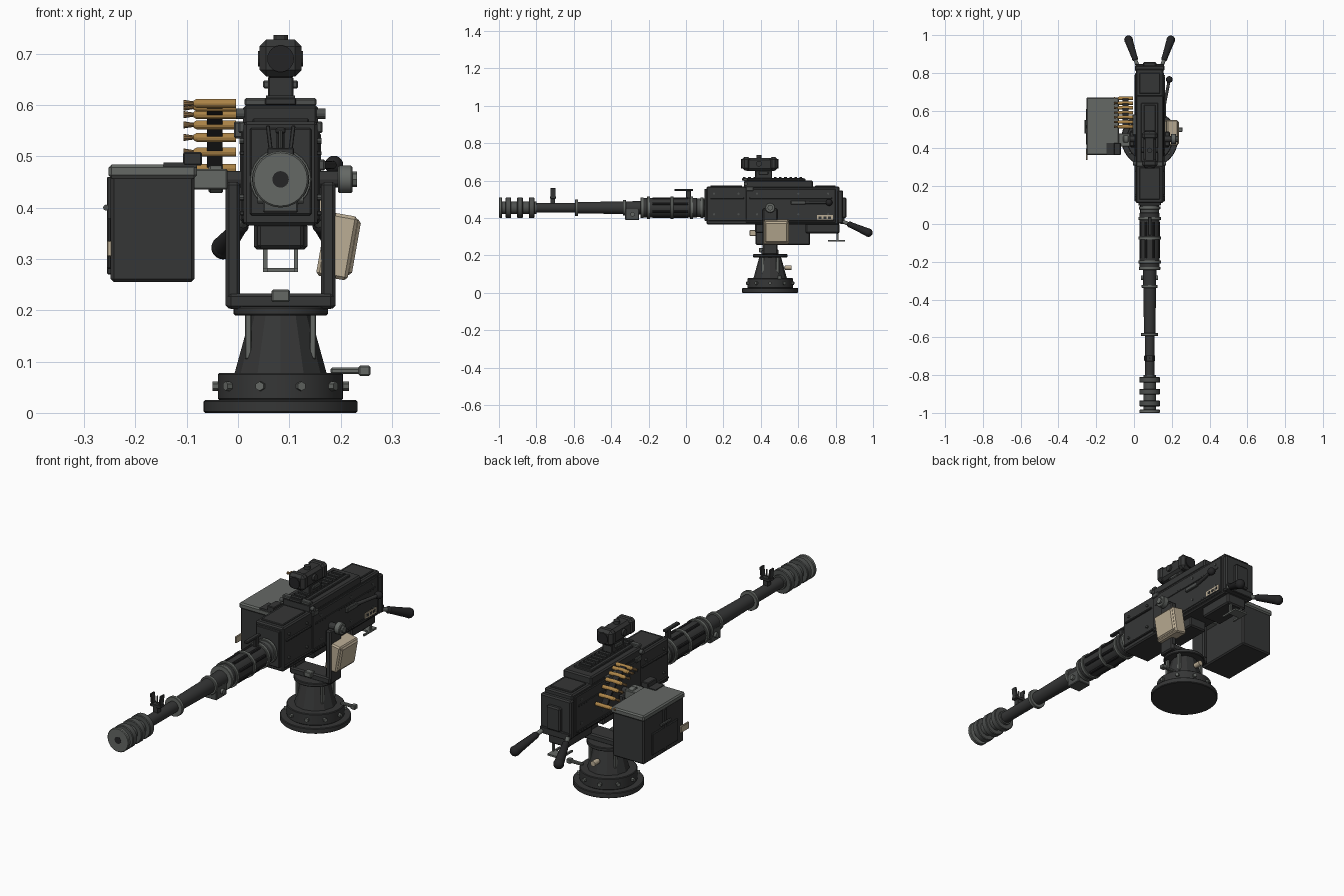
import bpy, math
from mathutils import Vector

old = bpy.data.objects.get("Cube")
if old:
    bpy.data.objects.remove(old, do_unlink=True)

# Gun centre line, pivot distance and bore height
MIDDLE, PIVOT, BORE = .083, .45, .455
SIDES = (-1, 1)
SHARP, FINE, EDGE, SOFT, ROUND = 0, .0015, .003, .006, .013


def material(name, red, green, blue):
    m = bpy.data.materials.new(name)
    m.use_nodes = True
    m.diffuse_color = (red, green, blue, 1)
    shader = m.node_tree.nodes["Principled BSDF"]
    shader.inputs["Base Color"].default_value = m.diffuse_color
    shader.inputs["Roughness"].default_value = .6
    return m


DARK = material("dark steel", .036, .037, .037)
BLACK = material("black rubber", .018, .018, .019)
STEEL = material("worn steel", .075, .08, .077)
GREY = material("grey green metal", .13, .14, .13)
TAN = material("tan canvas", .5, .42, .3)
BRASS = material("brass", .42, .235, .065)
COPPER = material("copper tip", .26, .15, .06)


def finish(part, name, mat, bevel):
    part.name = name
    part.data.materials.append(mat)
    if bevel:
        edge = part.modifiers.new("edge", 'BEVEL')
        edge.width = bevel
        edge.segments = 1
        edge.limit_method = 'ANGLE'


def box(name, mat, x, y, z, bevel=EDGE, turn=(0, 0, 0)):
    """Box spanning three (low, high) ranges."""
    spans = (x, y, z)
    bpy.ops.mesh.primitive_cube_add(size=1, location=[sum(span) / 2 for span in spans])
    part = bpy.context.object
    part.scale = [high - low for low, high in spans]
    bpy.ops.object.transform_apply(location=False, rotation=False, scale=True)
    part.rotation_euler = turn
    finish(part, name, mat, bevel)


def slab(name, mat, half, front, back, low, high, bevel=EDGE):
    """Box centred on the gun line."""
    box(name, mat, (MIDDLE - half, MIDDLE + half), (front, back), (low, high), bevel)


def around(centre, half):
    return (centre - half, centre + half)


def outward(side, inner, outer):
    """Range of x on one side of the gun line."""
    return sorted((MIDDLE + side * inner, MIDDLE + side * outer))


def rod(name, mat, start, end, radius, end_radius=None, sides=24, bevel=SHARP):
    start, end = Vector(start), Vector(end)
    along = end - start
    bpy.ops.mesh.primitive_cone_add(
        vertices=sides, radius1=radius, radius2=end_radius or radius, depth=along.length,
        location=(start + end) / 2, rotation=along.to_track_quat('Z', 'Y').to_euler())
    if sides > 12:
        bpy.ops.object.shade_smooth_by_angle(angle=math.radians(35))
    finish(bpy.context.object, name, mat, bevel)


def ball(name, mat, place, radius):
    bpy.ops.mesh.primitive_uv_sphere_add(segments=16, ring_count=10, radius=radius, location=place)
    bpy.ops.object.shade_smooth_by_angle(angle=math.radians(35))
    finish(bpy.context.object, name, mat, SHARP)


def barrel(name, mat, front, back, radius, end_radius=None, bevel=SHARP, height=BORE):
    rod(name, mat, (MIDDLE, front, height), (MIDDLE, back, height), radius, end_radius, bevel=bevel)


def upright(name, mat, low, high, radius, end_radius=None, sides=40, bevel=SHARP):
    rod(name, mat, (MIDDLE, PIVOT, low), (MIDDLE, PIVOT, high), radius, end_radius, sides, bevel)


def crosswise(name, mat, x, y, z, radius, sides=12, bevel=SHARP):
    rod(name, mat, (x[0], y, z), (x[1], y, z), radius, sides=sides, bevel=bevel)


# Pedestal
upright("base_plate", DARK, low=0, high=.025, radius=.15, bevel=EDGE)
upright("base_ring", DARK, low=.025, high=.078, radius=.122, bevel=EDGE)
upright("pedestal_cone", DARK, low=.076, high=.192, radius=.09, end_radius=.058, sides=12)
upright("pedestal_cap", DARK, low=.19, high=.207, radius=.092, bevel=EDGE)
for i in range(10):
    angle = math.tau * i / 10
    reach = Vector((math.cos(angle), math.sin(angle), 0))
    centre = Vector((MIDDLE, PIVOT, .052))
    rod("ring_bolt", GREY, centre + reach * .115, centre + reach * .133, radius=.009, sides=6)
for side in SIDES:
    for depth in (PIVOT - .04, PIVOT + .04):
        box("pedestal_rib", GREY, outward(side, .057, .069), around(depth, .008), (.105, .192), FINE)
box("lock_lever", GREY, x=(.18, .24), y=around(.5, .008), z=around(.082, .006))
box("lock_lever_end", GREY, x=(.235, .258), y=around(.5, .012), z=around(.082, .01))
barrel("brake_stem", GREY, front=.5, back=.54, radius=.006, height=.135)
barrel("brake_knob", TAN, front=.53, back=.565, radius=.012, height=.135)

# Yoke and pivots
slab("yoke_bridge", DARK, half=.103, front=.405, back=.495, low=.202, high=.233, bevel=SOFT)
slab("yoke_latch", GREY, half=.018, front=.39, back=.42, low=.216, high=.24)
for side in SIDES:
    box("yoke_arm", DARK, outward(side, .079, .107), around(PIVOT, .04), (.203, .45), SOFT)
    crosswise("pivot_pin", DARK, outward(side, .07, .125), PIVOT, BORE, radius=.016)
    crosswise("pivot_knob", GREY, outward(side, .112, .14), PIVOT, BORE, radius=.027, sides=24, bevel=EDGE)
    crosswise("pivot_cap", GREY, outward(side, .138, .149), PIVOT, BORE, radius=.015, sides=8)

# Receiver
DECK, COVER = .568, .6
slab("receiver", DARK, half=.072, front=.11, back=.82, low=.365, high=DECK, bevel=SOFT)
slab("receiver_jacket", DARK, half=.077, front=.32, back=.8, low=.375, high=.555)
slab("front_plate", DARK, half=.06, front=.098, back=.115, low=.385, high=.555)
slab("back_plate", DARK, half=.079, front=.81, back=.84, low=.37, high=.548, bevel=SOFT)
slab("back_buffer", DARK, half=.035, front=.83, back=.858, low=.4, high=.51, bevel=SOFT)
slab("feed_cover", DARK, half=.073, front=.31, back=.68, low=.56, high=COVER, bevel=SOFT)
slab("cover_hump", DARK, half=.045, front=.33, back=.64, low=.59, high=COVER + .01)
slab("cover_front_lip", STEEL, half=.07, front=.305, back=.33, low=.598, high=COVER + .013)
slab("front_cover", DARK, half=.055, front=.13, back=.3, low=.56, high=DECK + .006)
slab("rear_cover", DARK, half=.055, front=.69, back=.8, low=.56, high=DECK + .006)
slab("top_rail", DARK, half=.03, front=.3, back=.63, low=COVER, high=COVER + .013, bevel=FINE)
for i in range(12):
    start = .305 + i * .0275
    slab("rail_tooth", DARK, .028, start, start + .014, low=COVER, high=COVER + .018, bevel=SHARP)
slab("lower_housing", DARK, half=.052, front=.64, back=.82, low=.318, high=.37, bevel=SOFT)
slab("lower_cradle", DARK, half=.045, front=.37, back=.55, low=.32, high=.37, bevel=SOFT)
for side in SIDES:
    skin = outward(side, .07, .08)
    for length, height in (((.13, .31), .506), ((.34, .78), .506), ((.12, .79), .389)):
        box("side_rib", DARK, skin, length, around(height, .004), FINE)
    for depth in (.15, .28, .38, .6, .76):
        for height in (.42, .53):
            crosswise("side_rivet", STEEL, skin, depth, height, radius=.006, sides=8)
    crosswise("cover_hinge", STEEL, outward(side, .07, .087), y=.32, z=.583, radius=.01)
    box("front_lug", STEEL, outward(side, .062, .082), (.32, .36), (.545, DECK))

# Data plate on the side
box("data_plate", TAN, outward(1, .076, .08), (.7, .785), around(.402, .013), SHARP)
for i in range(3):
    box("data_plate_mark", DARK, outward(1, .08, .081), around(.717 + i * .025, .008), around(.402, .006), SHARP)

# Charging lever, trigger frame and spade grips
knob = Vector((.187, .765, .483))
rod("charging_lever", DARK, (.155, .6, knob.z), knob, radius=.008, sides=12)
ball("charging_knob", BLACK, knob, radius=.018)
box("charging_slide", STEEL, x=(.155, .17), y=around(.6, .04), z=around(knob.z, .011))
for side in SIDES:
    rail = outward(side, .026, .034)
    box("trigger_post", GREY, rail, around(.81, .005), (.275, .33), SHARP)
    box("trigger_side", GREY, rail, (.76, .85), (.274, .282), SHARP)
    neck = Vector((MIDDLE + side * .062, .83, .385))
    tip = Vector((MIDDLE + side * .112, .975, .322))
    start = neck.lerp(tip, .32)
    rod("grip_neck", GREY, neck, start, radius=.01, sides=12)
    rod("grip", BLACK, start, tip, radius=.015, end_radius=.022, sides=16)
    ball("grip_end", BLACK, tip, radius=.023)
    ball("grip_collar", BLACK, start, radius=.016)
slab("trigger_bar", GREY, half=.034, front=.8, back=.85, low=.274, high=.282, bevel=SHARP)
slab("grip_bridge", DARK, half=.075, front=.825, back=.848, low=.368, high=.4)

# Barrel, shroud and muzzle brake
barrel("barrel_rear", DARK, front=-.58, back=-.2, radius=.03, end_radius=.036)
barrel("barrel_front", DARK, front=-.99, back=-.57, radius=.026)
barrel("barrel_shroud", DARK, front=-.24, back=.06, radius=.053, bevel=EDGE)
barrel("shroud_root", STEEL, front=.04, back=.12, radius=.05)
for place, radius in ((-.585, .045), (-.33, .042), (-.235, .056), (-.2, .06), (-.075, .06), (.03, .06), (.085, .056)):
    barrel("barrel_band", GREY, place - .008, place + .008, radius, bevel=FINE)
for i in range(8):
    angle = math.tau * (i + .5) / 8
    x, z = MIDDLE + math.cos(angle) * .052, BORE + math.sin(angle) * .052
    rod("shroud_flute", BLACK, (x, -.18, z), (x, .01, z), radius=.007, sides=8)
slab("gas_block", STEEL, half=.034, front=-.325, back=-.25, low=.39, high=.45)
crosswise("gas_block_pin", GREY, around(MIDDLE, .045), y=-.285, z=.42, radius=.012)
for i in range(3):
    place = -.95 + i * .0625
    barrel("muzzle_disc", STEEL, place - .015, place + .015, radius=.055, bevel=EDGE)
barrel("muzzle_cap", GREY, front=-1, back=-.983, radius=.055, bevel=EDGE)
barrel("muzzle_core", STEEL, front=-.985, back=-.8, radius=.033)
barrel("bore", BLACK, front=-1.001, back=-.99, radius=.016)

# Front sight and carrying handle
slab("sight_band", DARK, half=.012, front=-.725, back=-.7, low=.475, high=.512, bevel=SHARP)
slab("sight_foot", DARK, half=.026, front=-.727, back=-.695, low=.503, high=.516, bevel=FINE)
for side in SIDES:
    box("sight_ear", DARK, outward(side, .018, .026), around(-.711, .014), (.508, .56), FINE, (0, side * .12, 0))
rod("sight_post", STEEL, (MIDDLE, -.711, .51), (MIDDLE, -.711, .55), radius=.004, sides=8)
slab("handle_post", DARK, half=.008, front=0, back=.028, low=.5, high=.552)
slab("handle_bar", DARK, half=.01, front=-.062, back=.038, low=.544, high=.556)

# Optic
SCOPE = .69
slab("optic_mount", DARK, half=.025, front=.37, back=.46, low=.612, high=.655)
slab("optic_clamp", STEEL, half=.034, front=.39, back=.44, low=.632, high=.648)
slab("optic_body", DARK, half=.034, front=.31, back=.485, low=.652, high=.722, bevel=ROUND)
for depth in (.322, .468):
    slab("optic_hood", DARK, .041, depth - .022, depth + .022, low=.655, high=.727, bevel=ROUND)
barrel("optic_lenses", BLACK, front=.294, back=.494, radius=.026, height=SCOPE)
rod("optic_top_turret", DARK, (MIDDLE, .39, SCOPE), (MIDDLE, .39, .736), radius=.014, sides=12)
crosswise("optic_side_turret", DARK, around(MIDDLE, .044), y=.39, z=SCOPE, radius=.015)

# Ammunition box
wall = (-.255, -.246)
box("ammo_box", DARK, x=(-.248, -.085), y=(.372, .663), z=(.255, .468), bevel=SOFT)
box("ammo_box_lid", GREY, x=(-.252, -.08), y=(.365, .67), z=(.457, .484), bevel=SOFT)
box("lid_hinge", DARK, x=(-.107, -.07), y=(.365, .43), z=(.482, .508))
box("lid_notch", DARK, x=(-.145, -.08), y=(.366, .43), z=(.478, .488), bevel=SHARP)
box("box_bracket", GREY, x=(-.09, -.02), y=(.41, .48), z=(.435, .475))
box("box_side_panel", DARK, wall, y=(.42, .61), z=(.28, .38))
box("box_strap", DARK, wall, y=around(.515, .01), z=(.27, .46), bevel=FINE)
rod("box_latch", STEEL, (-.257, .48, .4), (-.257, .55, .4), radius=.006, sides=8)
box("box_tag", TAN, wall, y=(.34, .4), z=(.305, .335), bevel=FINE)

# Cartridge belt curving down into the box
last = None
for i in range(7):
    drop = i / 6
    place = Vector((0, .515 + .15 * drop, .603 - .127 * drop ** 1.6))
    base, shoulder, neck, point = (place + Vector((x, 0, 0)) for x in (-.004, -.08, -.087, -.106))
    rod("cartridge_case", BRASS, base, shoulder, radius=.009, sides=12)
    rod("cartridge_neck", BRASS, shoulder, neck, radius=.009, end_radius=.005, sides=12)
    rod("cartridge_bullet", COPPER, neck, point, radius=.004, end_radius=.007, sides=10)
    if last:
        step, centre = place - last, (place + last) / 2
        box("belt_link", BLACK, (-.06, -.03), around(centre.y, .02), around(centre.z, .005),
            SHARP, (math.atan2(step.z, step.y), 0, 0))
    last = place
box("feed_tray", STEEL, x=(-.008, .02), y=(.47, .58), z=(.535, DECK))

# Canvas pouch hung on the side
tilt = (0, math.radians(10), 0)
box("pouch", TAN, x=(.162, .224), y=(.415, .55), z=(.262, .388), bevel=SOFT, turn=tilt)
box("pouch_flap", TAN, x=(.19, .231), y=(.422, .543), z=(.27, .38), bevel=SOFT, turn=tilt)
